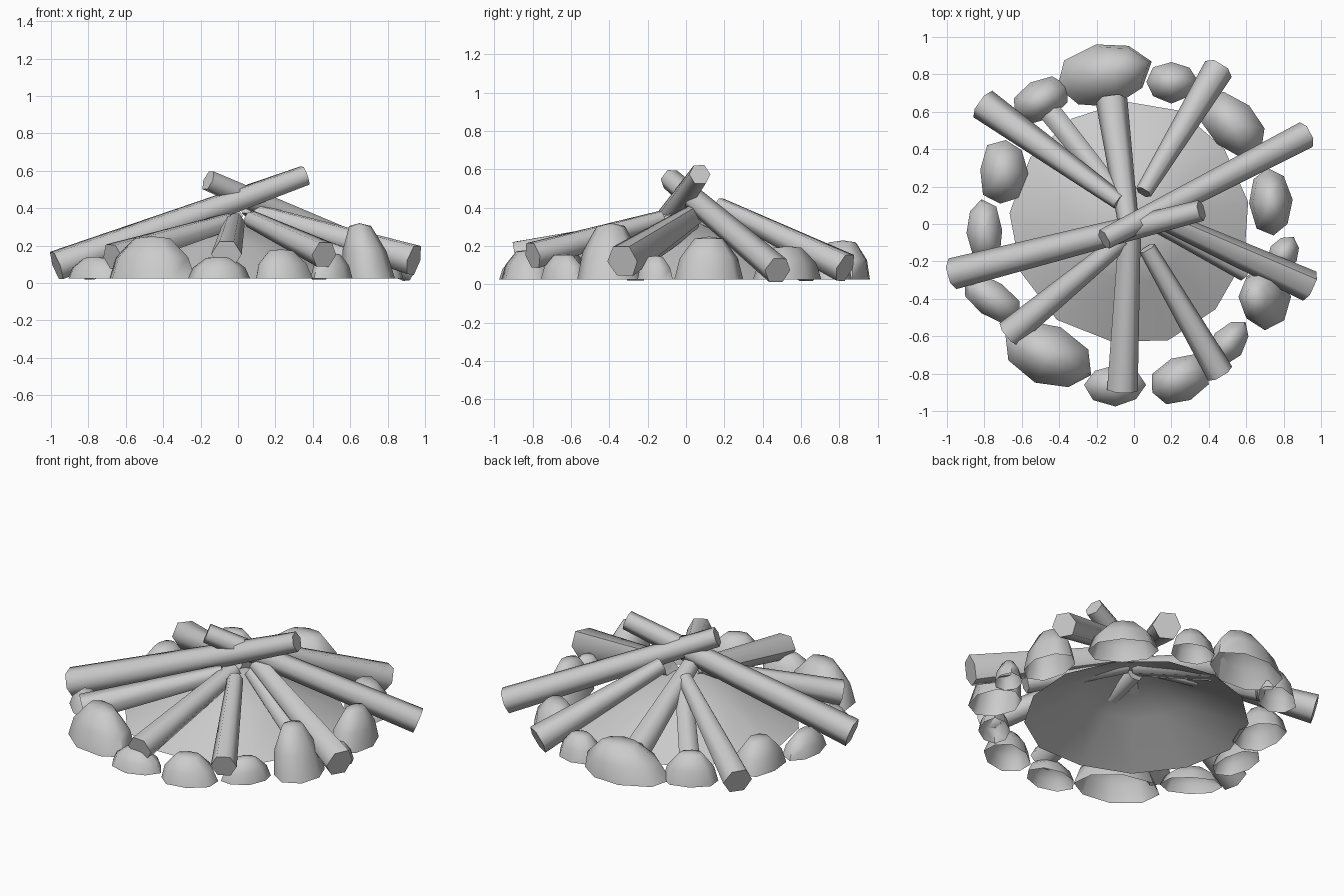
import bpy, bmesh, math, random
from mathutils import Vector

if "Cube" in bpy.data.objects:
    bpy.data.objects.remove(bpy.data.objects["Cube"])

random.seed(4)

grey = bpy.data.materials.new("plain_grey")
grey.diffuse_color = (0.6, 0.6, 0.6, 1)
grey.use_nodes = True
grey.node_tree.nodes["Principled BSDF"].inputs["Base Color"].default_value = grey.diffuse_color


def make_object(name, bm, angle):
    bmesh.ops.recalc_face_normals(bm, faces=bm.faces)
    mesh = bpy.data.meshes.new(name)
    bm.to_mesh(mesh)
    bm.free()
    mesh.materials.append(grey)
    ob = bpy.data.objects.new(name, mesh)
    bpy.context.collection.objects.link(ob)
    bpy.ops.object.select_all(action='DESELECT')
    ob.select_set(True)
    bpy.context.view_layer.objects.active = ob
    bpy.ops.object.shade_smooth_by_angle(angle=math.radians(angle))
    return ob


def bridge(bm, a, b):
    n = len(a)
    for i in range(n):
        bm.faces.new((a[i], a[(i + 1) % n], b[(i + 1) % n], b[i]))


def log(name, foot, tip, r0, r1, sides=6):
    """Tapered, slightly irregular log from the ground end to the tip."""
    foot, tip = Vector(foot), Vector(tip)
    d = (tip - foot).normalized()
    u = d.cross(Vector((0, 0, 1))).normalized()
    v = u.cross(d)
    wob = [random.uniform(0.97, 1.1) for _ in range(sides)]
    bm = bmesh.new()
    rings = []
    for t in (0, 0.5, 1):
        c, r = foot.lerp(tip, t), r0 + (r1 - r0) * t
        rings.append([bm.verts.new(c + r * wob[i] * (
            u * math.cos(math.tau * i / sides) + v * math.sin(math.tau * i / sides)))
            for i in range(sides)])
    bridge(bm, rings[0], rings[1])
    bridge(bm, rings[1], rings[2])
    bm.faces.new(rings[0])
    bm.faces.new(rings[2])
    make_object(name, bm, 65)


def dome(name, x, y, rx, ry, turn, h, lean, profile, sides, jitter, base=0.025):
    """Open-bottomed dome of shrinking rings; lean shifts the top sideways."""
    ca, sa = math.cos(math.radians(turn)), math.sin(math.radians(turn))
    wob = [random.uniform(1 - jitter, 1 + jitter) for _ in range(sides)]
    bm = bmesh.new()
    prev = None
    for s, k in profile:
        ring = []
        cx, cy = x + lean[0] * k, y + lean[1] * k
        for i in range(sides):
            a = math.tau * i / sides
            px, py = rx * s * wob[i] * math.cos(a), ry * s * wob[i] * math.sin(a)
            ring.append(bm.verts.new((cx + px * ca - py * sa, cy + px * sa + py * ca,
                                      base + (h - base) * k)))
        if prev:
            bridge(bm, prev, ring)
        prev = ring
    top = bm.verts.new((x + lean[0], y + lean[1], h))
    for i in range(sides):
        bm.faces.new((prev[i], prev[(i + 1) % sides], top))
    make_object(name, bm, 65)


# Ash mound, hollow underneath, log tips poke through near the top
dome("ash_mound", -0.01, 0.01, 0.64, 0.66, 10, 0.35, (0, 0),
     [(1, 0), (0.5, 0.52)], 13, 0.03)

# Logs: foot, tip, foot radius, tip radius
LOGS = [
    ((-0.97, -0.27, 0.093), (0.36, 0.07, 0.575), 0.082, 0.055),
    ((0.92, 0.48, 0.075), (-0.16, -0.08, 0.55), 0.072, 0.055),
    ((0.45, 0.83, 0.085), (0.05, 0.17, 0.41), 0.082, 0.045),
    ((0.94, -0.33, 0.12), (0.10, 0.05, 0.37), 0.085, 0.05),
    ((0.46, -0.80, 0.15), (0.07, -0.13, 0.34), 0.072, 0.045),
    ((-0.06, -0.89, 0.155), (-0.02, -0.02, 0.325), 0.078, 0.055),
    ((-0.67, -0.59, 0.14), (-0.05, -0.08, 0.33), 0.075, 0.045),
    ((-0.81, 0.64, 0.09), (-0.08, 0.12, 0.34), 0.085, 0.045),
    ((-0.45, 0.60, 0.08), (-0.05, 0.10, 0.31), 0.055, 0.045),
    ((-0.12, 0.66, 0.10), (-0.03, 0.0, 0.36), 0.085, 0.055),
    ((0.60, -0.25, 0.13), (0.08, 0.03, 0.32), 0.055, 0.045),
]
for i, spec in enumerate(LOGS):
    log(f"log_{i + 1}", *spec)

# Ring of stones: x, y, half length, half width, turn, height, lean
STONES = [
    (-0.16, 0.80, 0.25, 0.17, 15, 0.23, (0.05, 0.02)),
    (0.20, 0.76, 0.14, 0.11, 0, 0.17, (0, 0)),
    (0.53, 0.53, 0.21, 0.14, -40, 0.20, (0, 0)),
    (0.73, 0.12, 0.12, 0.19, 5, 0.25, (0, 0)),
    (0.80, -0.16, 0.08, 0.10, -30, 0.15, (0, 0)),
    (0.70, -0.39, 0.14, 0.17, 0, 0.32, (-0.05, 0)),
    (0.50, -0.64, 0.15, 0.09, 50, 0.16, (0, 0)),
    (0.25, -0.83, 0.17, 0.12, 25, 0.18, (-0.02, 0)),
    (-0.10, -0.86, 0.16, 0.11, 0, 0.14, (0, 0)),
    (-0.46, -0.70, 0.25, 0.16, -25, 0.25, (0, 0)),
    (-0.76, -0.40, 0.17, 0.10, -35, 0.14, (0, 0)),
    (-0.80, -0.04, 0.10, 0.17, 5, 0.15, (0, 0)),
    (-0.70, 0.28, 0.13, 0.18, -5, 0.20, (0, 0)),
    (-0.50, 0.66, 0.16, 0.11, 30, 0.20, (0, 0)),
]
for i, spec in enumerate(STONES):
    dome(f"stone_{i + 1}", *spec,
         [(1, 0), (0.84, 0.5), (0.42, 0.95)], 8, 0.06)
